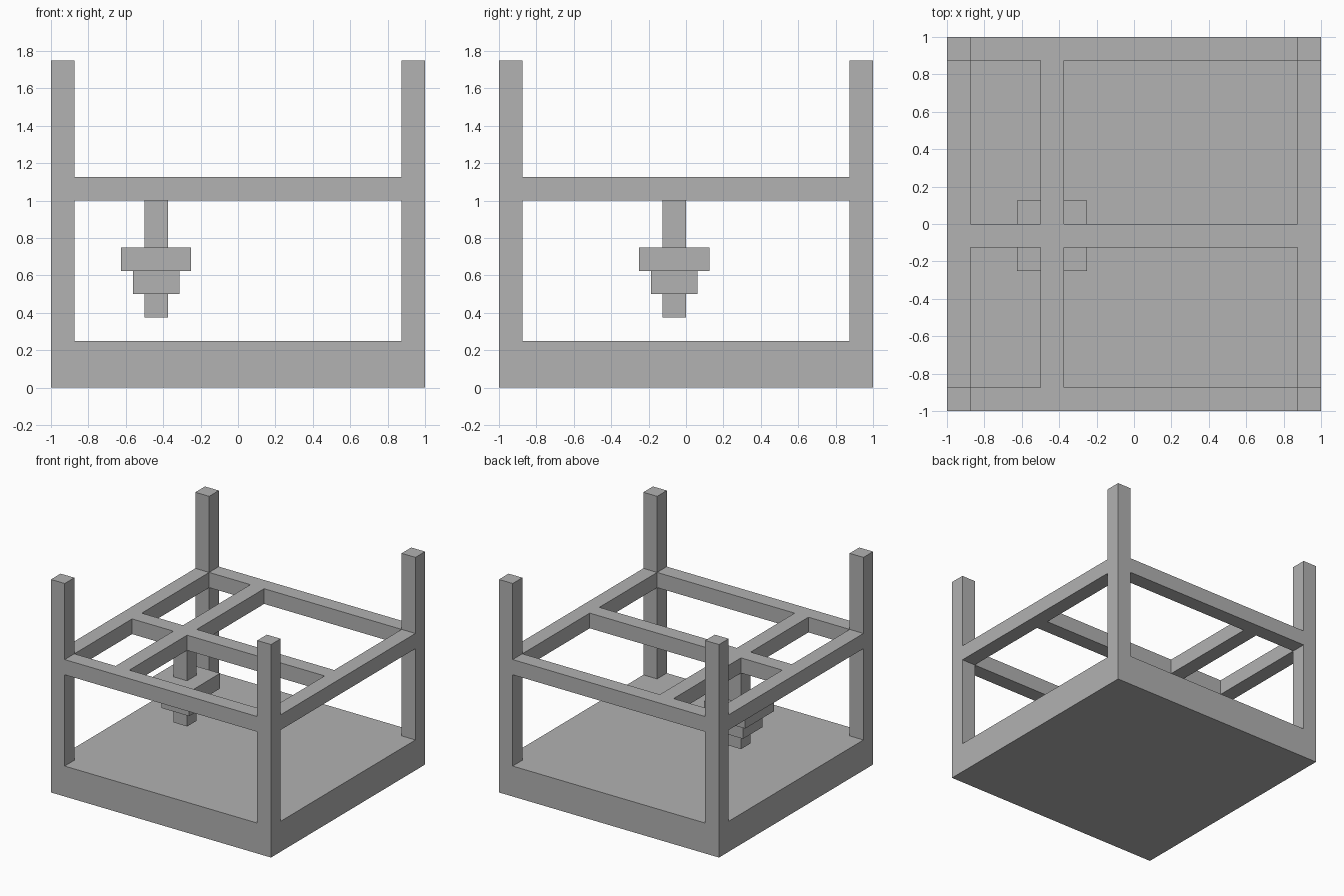
import bpy
import bmesh
from mathutils import Matrix, Vector

if "Cube" in bpy.data.objects:
    bpy.data.objects.remove(bpy.data.objects["Cube"], do_unlink=True)

GREY = (0.445, 0.445, 0.445, 1.0)
grey = bpy.data.materials.new("plain grey")
grey.use_nodes = True
grey.diffuse_color = GREY
grey.node_tree.nodes["Principled BSDF"].inputs["Base Color"].default_value = GREY

U = 0.125                     # thickness of every bar
INNER = 1 - U                 # inner face of the frame
RAIL_Z = (1.0, 1.0 + U)       # height span of the rails
HEAD_X, HEAD_Y = -0.4375, -0.0625   # centre of the crossing bars


def box(name, x, y, z):
    """Box spanning the given (low, high) range on each axis."""
    low, high = (Vector(p) for p in zip(x, y, z))
    bm = bmesh.new()
    bmesh.ops.create_cube(bm, size=1, matrix=Matrix.Translation((low + high) / 2)
                          @ Matrix.Diagonal((*(high - low), 1)))
    mesh = bpy.data.meshes.new(name)
    bm.to_mesh(mesh)
    bm.free()
    mesh.materials.append(grey)
    obj = bpy.data.objects.new(name, mesh)
    bpy.context.collection.objects.link(obj)
    return obj


def around(centre, width):
    return (centre - width / 2, centre + width / 2)


# Base slab
box("base", (-1, 1), (-1, 1), (0, 2 * U))

# Corner posts and outer rails
sides = {"left": (INNER, 1), "right": (-1, -INNER)}
ends = {"front": (-1, -INNER), "back": (INNER, 1)}
for side, x in sides.items():
    for end, y in ends.items():
        box(f"{end}_{side}_post", x, y, (2 * U, 1.75))
    box(f"{side}_rail", x, (-INNER, INNER), RAIL_Z)
for end, y in ends.items():
    box(f"{end}_rail", (-INNER, INNER), y, RAIL_Z)

# Crossing bars: one long bar, with a shorter one butting on each side
bar_x, bar_y = around(HEAD_X, U), around(HEAD_Y, U)
box("long_crossbar", bar_x, (-INNER, INNER), RAIL_Z)
box("left_crossbar", (bar_x[1], INNER), bar_y, RAIL_Z)
box("right_crossbar", (-INNER, bar_x[0]), bar_y, RAIL_Z)

# Stepped head hanging under the crossing, from the top down
top = RAIL_Z[0]
for name, width, height in (("head_stem", U, 2 * U), ("head_plate", 3 * U, U),
                            ("head_collar", 2 * U, U), ("head_tip", U, U)):
    box(name, around(HEAD_X, width), around(HEAD_Y, width), (top - height, top))
    top -= height
